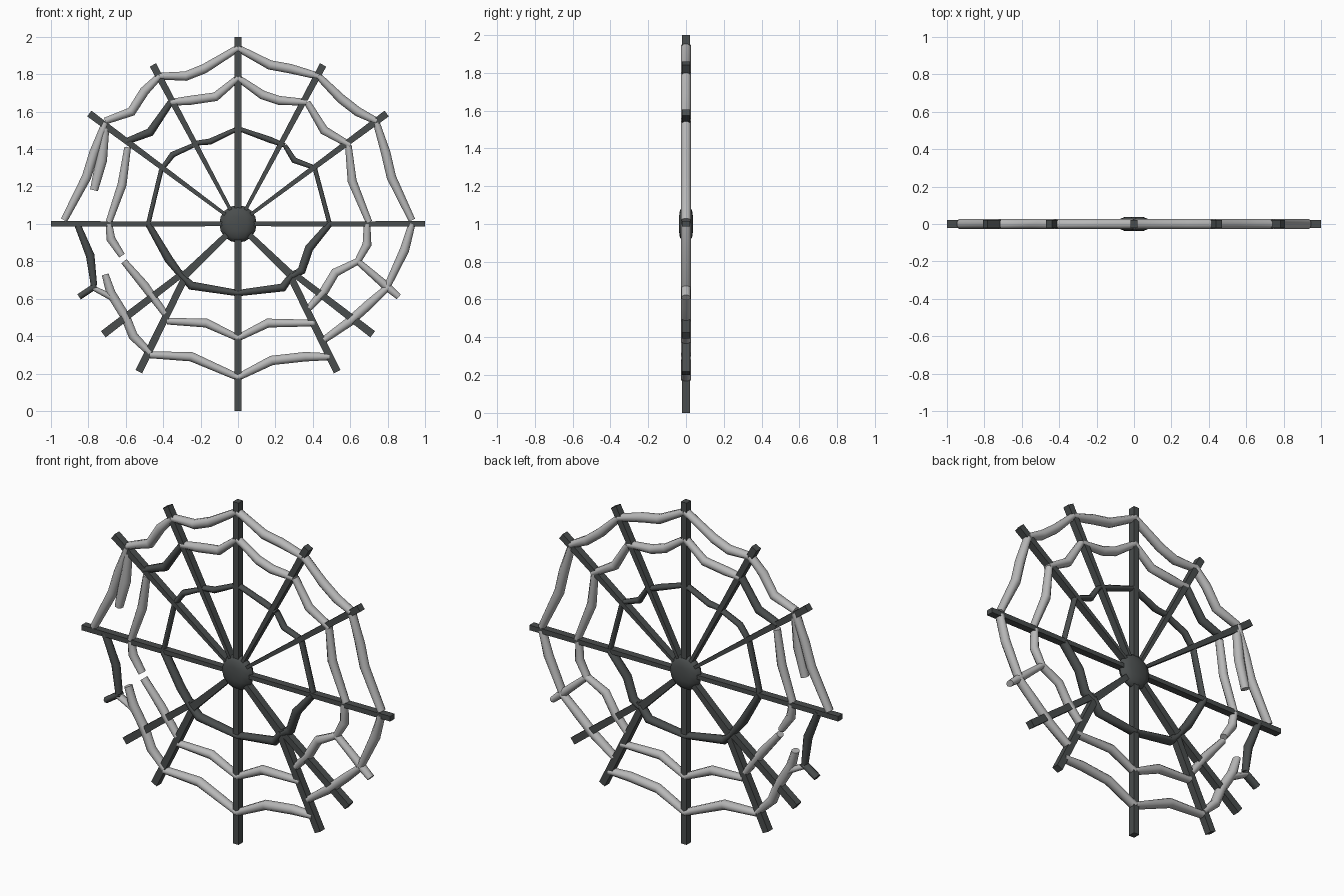
import bpy
import bmesh
import math
from mathutils import Vector

cube = bpy.data.objects.get("Cube")
if cube:
    bpy.data.objects.remove(cube, do_unlink=True)


def make_material(name, colour):
    mat = bpy.data.materials.new(name)
    mat.use_nodes = True
    mat.diffuse_color = colour
    mat.node_tree.nodes["Principled BSDF"].inputs["Base Color"].default_value = colour
    return mat


DARK = make_material("dark iron", (0.068, 0.075, 0.075, 1))
LIGHT = make_material("pale silk", (0.48, 0.48, 0.48, 1))


def finish(bm, name, mat, angle):
    bmesh.ops.recalc_face_normals(bm, faces=bm.faces)
    mesh = bpy.data.meshes.new(name)
    bm.to_mesh(mesh)
    bm.free()
    mesh.materials.append(mat)
    obj = bpy.data.objects.new(name, mesh)
    bpy.context.collection.objects.link(obj)
    bpy.ops.object.select_all(action='DESELECT')
    obj.select_set(True)
    bpy.context.view_layer.objects.active = obj
    bpy.ops.object.shade_smooth_by_angle(angle=math.radians(angle))


def sweep(name, mat, points, widths, depth, sides, angle):
    """Sweep an oval section along a path in the upright plane."""
    path = [Vector((x, 0, z)) for x, z in points]
    bm = bmesh.new()
    rings = []
    for i, p in enumerate(path):
        ahead = path[min(i + 1, len(path) - 1)] - p
        behind = p - path[max(i - 1, 0)]
        tangent = (ahead.normalized() + behind.normalized()).normalized()
        across = Vector((-tangent.z, 0, tangent.x))
        ring = []
        for k in range(sides):
            a = math.tau * (k + 0.5) / sides
            scale = 1 / math.cos(math.pi / sides)
            offset = across * widths[i] * math.cos(a) + Vector((0, depth * math.sin(a), 0))
            ring.append(bm.verts.new(p + offset * scale))
        rings.append(ring)
    for r, s in zip(rings, rings[1:]):
        for k in range(sides):
            j = (k + 1) % sides
            bm.faces.new((r[k], r[j], s[j], s[k]))
    bm.faces.new(rings[0])
    bm.faces.new(rings[-1])
    finish(bm, name, mat, angle)


def spoke(name, start, end, inner, outer):
    sweep(name, DARK, [start, end], [inner, outer], 0.021, 4, 30)


def strand(name, mat, points, half=0.021, depth=0.024):
    last = len(points) - 1
    widths = [half * (0.8 if i in (0, last) else 1.1) for i in range(last + 1)]
    sweep(name, mat, points, widths, depth, 8, 65)


# Central hub: flattened, rounded boss
bm = bmesh.new()
bmesh.ops.create_uvsphere(bm, u_segments=12, v_segments=8, radius=1)
for v in bm.verts:
    v.co = Vector((v.co.x * 0.1, max(-0.037, min(0.037, v.co.y * 0.046)), 1 + v.co.z * 0.1))
finish(bm, "hub", DARK, 50)

# Straight spokes
centre = (0, 1)
spoke("top_spoke", centre, (0, 2), 0.018, 0.018)
spoke("bottom_spoke", centre, (0, 0), 0.018, 0.018)
for side, s in (("left", 1), ("right", -1)):
    spoke(side + "_spoke", centre, (s, 1), 0.012, 0.015)
    spoke(side + "_steep_spoke", centre, (s * 0.455, 1.85), 0.008, 0.019)
    spoke(side + "_shallow_spoke", centre, (s * 0.795, 1.59), 0.008, 0.019)
    # Lower spokes fork where they meet the inner ring
    spoke(side + "_fork_stem", centre, (s * 0.29, 0.72), 0.014, 0.022)
    spoke(side + "_fork_outer", (s * 0.29, 0.74), (s * 0.72, 0.41), 0.017, 0.021)
    spoke(side + "_fork_lower", (s * 0.28, 0.72), (s * 0.53, 0.21), 0.018, 0.02)

# Inner ring, heavier in its lower half
inner = [
    [(0, 1.51), (0.17, 1.45), (0.25, 1.42)],
    [(0.25, 1.42), (0.3, 1.34), (0.41, 1.3)],
    [(0.41, 1.3), (0.49, 1)],
    [(0.49, 1), (0.38, 0.87), (0.34, 0.75), (0.29, 0.72)],
    [(0.29, 0.73), (0.24, 0.66), (0, 0.63)],
    [(0, 0.63), (-0.25, 0.67), (-0.3, 0.72)],
    [(-0.3, 0.72), (-0.37, 0.81), (-0.48, 1)],
    [(-0.48, 1), (-0.41, 1.29)],
    [(-0.41, 1.29), (-0.35, 1.37), (-0.24, 1.42)],
    [(-0.24, 1.43), (-0.15, 1.44), (0, 1.51)],
]
for i, pts in enumerate(inner):
    half, depth = (0.021, 0.027) if 3 <= i <= 6 else (0.015, 0.02)
    strand(f"inner_strand_{i}", DARK, pts, half, depth)

# Middle ring, broken at the lower right
middle = [
    [(0, 1.78), (0.13, 1.69), (0.22, 1.66), (0.37, 1.65)],
    [(0.37, 1.65), (0.46, 1.5), (0.6, 1.42)],
    [(0.59, 1.42), (0.61, 1.23), (0.7, 1.01)],
    [(0.69, 1), (0.69, 0.89), (0.64, 0.8)],
    [(0.64, 0.8), (0.52, 0.74), (0.46, 0.64), (0.38, 0.55)],
    [(0.41, 0.47), (0.16, 0.47), (0, 0.39)],
    [(0, 0.39), (-0.17, 0.47), (-0.38, 0.48)],
    [(-0.39, 0.52), (-0.5, 0.67), (-0.61, 0.8)],
    [(-0.62, 0.83), (-0.68, 0.92), (-0.69, 1)],
    [(-0.69, 1.01), (-0.62, 1.21), (-0.59, 1.41)],
    [(-0.36, 1.65), (-0.26, 1.66), (-0.12, 1.68), (0, 1.78)],
]
for i, pts in enumerate(middle):
    strand(f"middle_strand_{i}", LIGHT, pts, 0.022)
strand("middle_dark_strand", DARK, [(-0.36, 1.65), (-0.47, 1.49), (-0.6, 1.44)])

# Outer ring
outer = [
    [(0, 1.94), (0.17, 1.85), (0.28, 1.83), (0.43, 1.79)],
    [(0.43, 1.79), (0.55, 1.67), (0.64, 1.6), (0.74, 1.55)],
    [(0.74, 1.54), (0.79, 1.38), (0.82, 1.25), (0.93, 1.02)],
    [(0.93, 1), (0.89, 0.86), (0.8, 0.67)],
    [(0.8, 0.66), (0.7, 0.57), (0.6, 0.48), (0.46, 0.38)],
    [(0.49, 0.29), (0.36, 0.29), (0.18, 0.27), (0, 0.18)],
    [(0, 0.18), (-0.25, 0.29), (-0.47, 0.3)],
    [(-0.47, 0.31), (-0.56, 0.4), (-0.6, 0.5), (-0.68, 0.63), (-0.71, 0.73)],
    [(-0.93, 1.02), (-0.81, 1.25), (-0.77, 1.38), (-0.71, 1.54)],
    [(-0.71, 1.55), (-0.57, 1.6), (-0.5, 1.71), (-0.42, 1.79)],
    [(-0.42, 1.79), (-0.28, 1.79), (-0.18, 1.83), (0, 1.94)],
]
for i, pts in enumerate(outer):
    strand(f"outer_strand_{i}", LIGHT, pts, 0.023, 0.026)

# Torn pieces and broken spoke ends
strand("torn_strand", LIGHT, [(-0.71, 1.51), (-0.73, 1.34), (-0.77, 1.18)], 0.027)
strand("hanging_dark_strand", DARK, [(-0.86, 1), (-0.79, 0.83), (-0.77, 0.67)])
strand("right_broken_end", DARK, [(-0.76, 0.67), (-0.85, 0.61)])
strand("right_stub_strand", LIGHT, [(-0.78, 0.66), (-0.68, 0.61), (-0.6, 0.52)], 0.016)
strand("left_broken_end", LIGHT, [(0.64, 0.8), (0.79, 0.67), (0.86, 0.61)])
